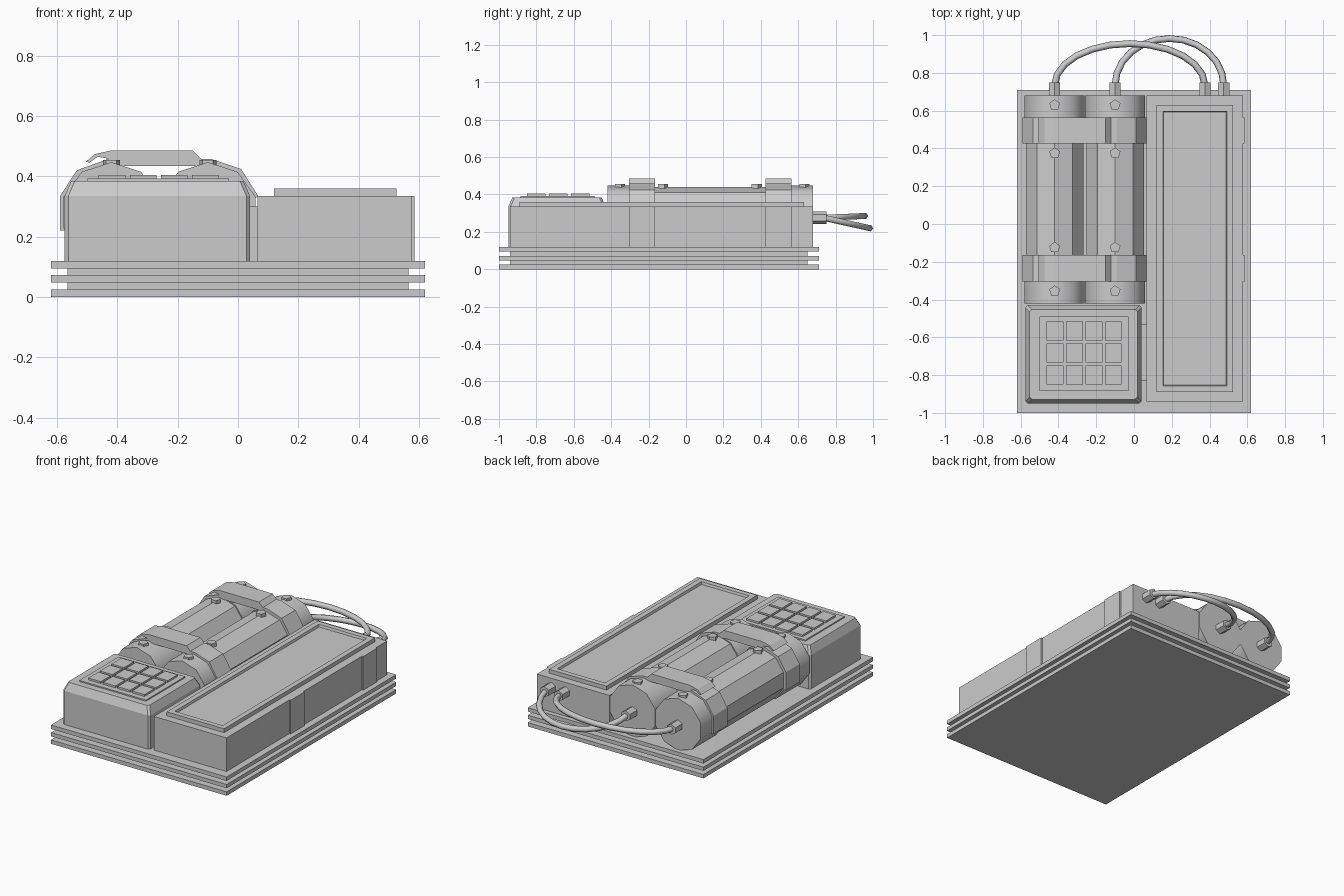
import bpy, bmesh, math

if "Cube" in bpy.data.objects:
    bpy.data.objects.remove(bpy.data.objects["Cube"])

def finish(name, bm):
    bmesh.ops.recalc_face_normals(bm, faces=bm.faces)
    me = bpy.data.meshes.new(name)
    bm.to_mesh(me)
    bm.free()
    ob = bpy.data.objects.new(name, me)
    bpy.context.collection.objects.link(ob)
    return ob

def box_bm(x0, x1, y0, y1, z0, z1):
    bm = bmesh.new()
    bmesh.ops.create_cube(bm, size=1)
    for v in bm.verts:
        v.co = (x1 if v.co.x > 0 else x0, y1 if v.co.y > 0 else y0, z1 if v.co.z > 0 else z0)
    return bm

def box(name, *dims):
    return finish(name, box_bm(*dims))

def loft(name, rings):
    """Closed solid skinned through equally sized rings of points."""
    bm = bmesh.new()
    loops = [[bm.verts.new(p) for p in r] for r in rings]
    n = len(loops[0])
    for a, b in zip(loops, loops[1:]):
        for i in range(n):
            bm.faces.new((a[i], a[(i + 1) % n], b[(i + 1) % n], b[i]))
    bm.faces.new(loops[0])
    bm.faces.new(loops[-1])
    return finish(name, bm)

def extrude_y(name, profile, y0, y1):
    return loft(name, [[(x, y, z) for x, z in profile] for y in (y0, y1)])

def circle(cx, cz, r, n):
    return [(cx + r * math.sin(2 * math.pi * i / n), cz + r * math.cos(2 * math.pi * i / n)) for i in range(n)]

# finned base
box("base_core", -0.565, 0.565, -0.94, 0.65, 0.01, 0.115)
for i, (z0, z1) in enumerate([(0, 0.025), (0.048, 0.072), (0.095, 0.12)]):
    box(f"base_fin_{i}", -0.62, 0.62, -1.0, 0.71, z0, z1)

# long battery box with recessed lid
box("side_box", 0.065, 0.577, -0.94, 0.68, 0.115, 0.335)
bm = box_bm(0.12, 0.525, -0.89, 0.63, 0.33, 0.36)
top = max(bm.faces, key=lambda f: f.calc_center_median().z)
bmesh.ops.inset_region(bm, faces=[top], thickness=0.047)
bmesh.ops.inset_region(bm, faces=[top], thickness=0.006, depth=-0.015)
finish("side_box_lid", bm)

# keypad housing with chamfered edges
def chamfer_rect(inset, z, c=0.012):
    x0, x1, y0, y1 = -0.575 + inset, 0.04 - inset, -0.95 + inset, -0.43 - inset
    return [(x0 + c, y0, z), (x1 - c, y0, z), (x1, y0 + c, z), (x1, y1 - c, z),
            (x1 - c, y1, z), (x0 + c, y1, z), (x0, y1 - c, z), (x0, y0 + c, z)]
loft("keypad_housing", [chamfer_rect(0, 0.115), chamfer_rect(0, 0.335),
                        chamfer_rect(0.022, 0.385)])
box("keypad_panel", -0.5, -0.03, -0.885, -0.49, 0.38, 0.393)
for r in range(3):
    for c in range(4):
        x, y = -0.462 + c * 0.103, -0.85 + r * 0.117
        box(f"key_{r}_{c}", x, x + 0.088, y, y + 0.1, 0.39, 0.405)
box("keypad_link", 0.0, 0.1, -0.83, -0.53, 0.115, 0.3)

# ten-sided canisters with smooth end caps and bolts
CZ = 0.28
for side, cx in (("left", -0.42), ("right", -0.10)):
    extrude_y(f"{side}_canister", circle(cx, CZ, 0.16, 10), -0.2, 0.45)
    for end, y0, y1 in (("front", -0.42, -0.17), ("back", 0.435, 0.68)):
        cap = extrude_y(f"{side}_{end}_cap", circle(cx, CZ, 0.167, 10), y0, y1)
        bpy.context.view_layer.objects.active = cap
        cap.select_set(True)
        bpy.ops.object.shade_smooth_by_angle(angle=math.radians(40))
        cap.select_set(False)
    for i, y in enumerate((-0.355, -0.125, 0.375, 0.63)):
        loft(f"{side}_bolt_{i}", [[(cx + a, y + b, z) for a, b in circle(0, 0, 0.03, 5)]
                                  for z in (0.40, 0.455)])

# straps: wrap over both canisters, raised tongue on top, continued on the box side
wrap = [(-0.59, 0.22), (-0.59, 0.335), (-0.535, 0.42), (-0.43, 0.458), (-0.09, 0.458), (0.01, 0.425),
        (0.067, 0.335), (0.055, 0.325), (0.0, 0.41), (-0.1, 0.435), (-0.42, 0.435),
        (-0.52, 0.405), (-0.572, 0.33), (-0.572, 0.22)]
tongue = [(-0.505, 0.448), (-0.475, 0.474), (-0.42, 0.486), (-0.15, 0.486), (-0.12, 0.455),
          (-0.41, 0.455), (-0.465, 0.465), (-0.492, 0.446)]
for end, y0, y1 in (("front", -0.305, -0.165), ("back", 0.425, 0.565)):
    extrude_y(f"{end}_strap", wrap, y0, y1)
    extrude_y(f"{end}_strap_tongue", tongue, y0, y1)
    box(f"{end}_strap_side", 0.57, 0.586, y0, y1, 0.115, 0.335)

# plugs and looping cables
def cable(name, xa, xb, peak, sag):
    cu = bpy.data.curves.new(name, 'CURVE')
    cu.dimensions = '3D'
    cu.bevel_depth = 0.018
    cu.bevel_resolution = 1
    n = 12
    sp = cu.splines.new('POLY')
    sp.points.add(n)
    for i, p in enumerate(sp.points):
        t = math.pi * i / n
        p.co = ((xa + xb) / 2 - (xb - xa) / 2 * math.cos(t),
                0.735 + (peak - 0.735) * math.sin(t), 0.275 + sag * math.sin(t), 1)
    ob = bpy.data.objects.new(name, cu)
    bpy.context.collection.objects.link(ob)
    bpy.context.view_layer.objects.active = ob
    ob.select_set(True)
    bpy.ops.object.convert(target='MESH')
    bpy.context.object.select_set(False)
    for i, x in enumerate((xa, xb)):
        extrude_y(f"{name}_plug_{i}", circle(x, 0.275, 0.034, 6), 0.67, 0.75)

cable("upper_cable", -0.42, 0.375, 0.955, 0.01)
cable("lower_cable", -0.10, 0.475, 0.982, -0.055)
